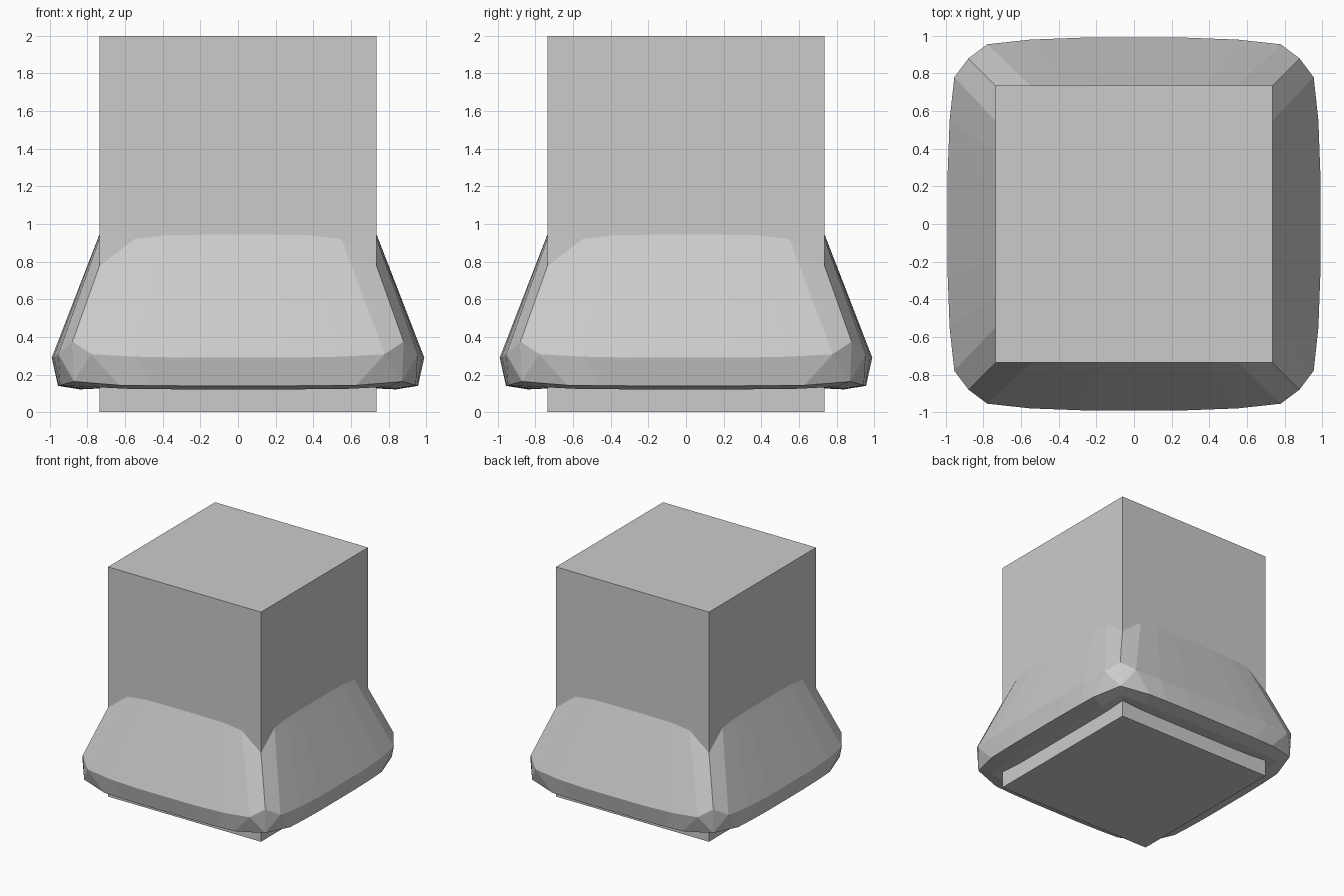
import bpy, bmesh
from math import pi
from mathutils import Matrix, Vector

if "Cube" in bpy.data.objects:
    bpy.data.objects.remove(bpy.data.objects["Cube"])

# Square post
bpy.ops.mesh.primitive_cube_add(size=1, location=(0, 0, 1))
post = bpy.context.object
post.name = "post"
post.scale = (1.474, 1.474, 2)
bpy.ops.object.transform_apply(location=True, scale=True)

# Bulging skirt: rows of points on half of the front side, corner to middle
half = [
    [(-.737, -.737, .775), (-.55, -.737, .92), (-.38, -.737, .94), (-.2, -.737, .943)],  # meets post
    [(-.88, -.88, .375), (-.78, -.955, .308), (-.55, -.98, .295), (-.28, -.99, .29)],    # widest belt
    [(-.872, -.872, .163), (-.63, -.945, .143), (-.45, -.953, .141), (-.23, -.957, .14)],  # lower edge
    [(-.80, -.80, .135), (-.58, -.83, .124), (-.40, -.835, .122), (-.2, -.84, .121)],    # underside
    [(-.737, -.737, .14), (-.55, -.737, .128), (-.38, -.737, .126), (-.2, -.737, .126)],
]

bm = bmesh.new()
rings = []
for row in half:
    side = row + [(-x, y, z) for x, y, z in reversed(row[1:])]
    rings.append([bm.verts.new(Matrix.Rotation(k * pi / 2, 3, 'Z') @ Vector(p))
                  for k in range(4) for p in side])

n = len(rings[0])
for r in range(len(rings) - 1):
    up, low = rings[r], rings[r + 1]
    for i in range(n):
        j = (i + 1) % n
        a, b, c, d = up[i], up[j], low[j], low[i]
        if r == 1 and i % 7 == 0:        # diamond facet at each corner
            bm.faces.new((a, d, b))
            bm.faces.new((b, d, c))
        elif r == 1 and i % 7 == 6:
            bm.faces.new((a, c, b))
            bm.faces.new((a, d, c))
        else:
            bm.faces.new((a, d, c, b))
bm.normal_update()
mesh = bpy.data.meshes.new("skirt")
bm.to_mesh(mesh)
bm.free()
bpy.context.collection.objects.link(bpy.data.objects.new("skirt", mesh))
